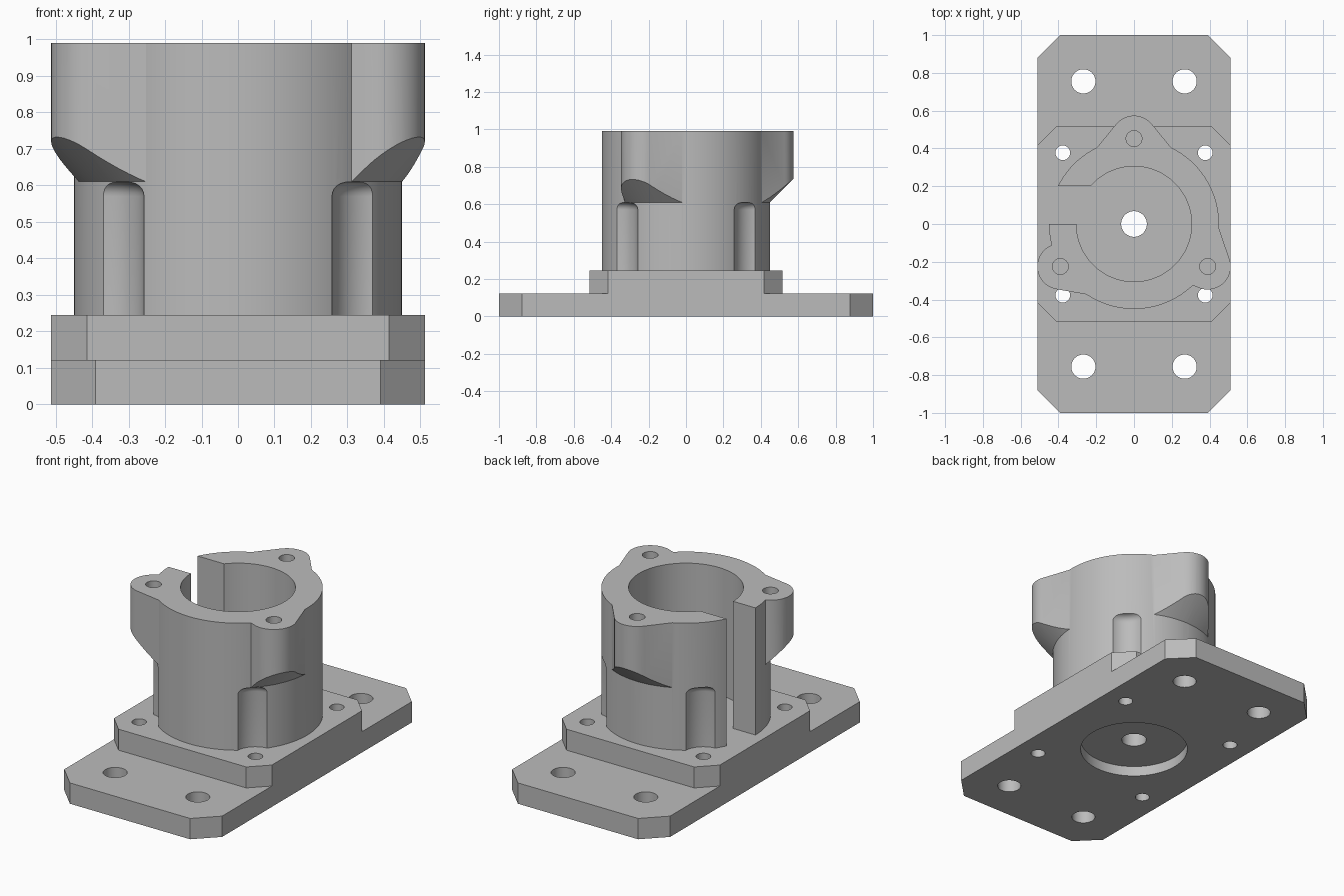
import bpy, bmesh
from math import sin, cos, tau, radians

if "Cube" in bpy.data.objects:
    bpy.data.objects.remove(bpy.data.objects["Cube"])

grey = bpy.data.materials.new("machined_grey")
grey.use_nodes = True
colour = (0.50, 0.50, 0.50, 1)
grey.diffuse_color = colour
grey.node_tree.nodes["Principled BSDF"].inputs["Base Color"].default_value = colour


def circle(x, y, r, n=48):
    return [(x + r * cos(tau * i / n), y + r * sin(tau * i / n)) for i in range(n)]


def chamfered(hx, hy, c):
    quarter = [(hx, hy - c), (hx - c, hy)]
    return [(sx * x, sy * y) for x, y in quarter for sx in (1, -1) for sy in (1, -1)]


def solid(name, layers):
    """Convex solid wrapped around outlines given as (z, points)."""
    bm = bmesh.new()
    for z, points in layers:
        for x, y in points:
            bm.verts.new((x, y, z))
    bmesh.ops.convex_hull(bm, input=bm.verts)
    bmesh.ops.dissolve_limit(bm, angle_limit=radians(0.5), verts=bm.verts, edges=bm.edges)
    bmesh.ops.recalc_face_normals(bm, faces=bm.faces)
    mesh = bpy.data.meshes.new(name)
    bm.to_mesh(mesh)
    bm.free()
    mesh.materials.append(grey)
    ob = bpy.data.objects.new(name, mesh)
    bpy.context.collection.objects.link(ob)
    return ob


def prism(name, points, z0, z1):
    return solid(name, [(z0, points), (z1, points)])


def combine(target, other, operation):
    mod = target.modifiers.new("combine", "BOOLEAN")
    mod.operation, mod.solver, mod.object = operation, "EXACT", other
    bpy.context.view_layer.objects.active = target
    bpy.ops.object.modifier_apply(modifier=mod.name)
    bpy.data.objects.remove(other)


def drill(target, x, y, r, z0, z1, n=48):
    combine(target, prism("drill", circle(x, y, r, n), z0, z1), "DIFFERENCE")


corners = [(sx, sy) for sx in (1, -1) for sy in (1, -1)]
PLATE, FLANGE, LEDGE, TOP = 0.122, 0.245, 0.61, 0.99
WALL, BORE = 0.45, 0.305

# Base plate and raised flange, with shared screw and centre holes
base_plate = prism("base_plate", chamfered(0.512, 1.0, 0.122), 0, PLATE)
flange = prism("flange", chamfered(0.512, 0.515, 0.098), PLATE, FLANGE)
for part in (base_plate, flange):
    drill(part, 0, 0, 0.068, -0.1, 0.4)
    for sx, sy in corners:
        drill(part, sx * 0.377, sy * 0.377, 0.039, -0.1, 0.4)
for sx, sy in corners:
    drill(base_plate, sx * 0.268, sy * 0.755, 0.064, -0.1, 0.4)

# Round recess under the base plate
drill(base_plate, 0, 0, 0.295, -0.1, 0.06, 96)

# Tower with three flared lugs, each tapered underneath at 45 degrees
housing = prism("housing", circle(0, 0, WALL, 128), FLANGE, TOP)
lugs = [
    ((0, 0.452), [(0.2, 0.4), (-0.2, 0.4)]),
    ((0.39, -0.225), [(0.449, -0.02), (0.31, -0.325)]),
    ((-0.39, -0.225), [(-0.25, -0.373)]),
]
for (x, y), flare in lugs:
    lug = prism("lug", circle(x, y, 0.122) + flare, 0.5, TOP)
    taper = solid("taper", [(z, circle(0, 0, WALL + z - LEDGE, 128)) for z in (0.4, 1.1)])
    combine(lug, taper, "INTERSECT")
    combine(housing, lug, "UNION")

# Bore, side slot and blind lug holes
drill(housing, 0, 0, BORE, 0.1, 1.1, 128)
slot = prism("slot", [(-0.7, 0), (-0.1, 0), (-0.1, 0.2), (-0.7, 0.2)], 0.1, 1.1)
combine(housing, slot, "DIFFERENCE")
for (x, y), flare in lugs:
    drill(housing, x, y, 0.042, 0.79, 1.1)

# Round-topped screw clearance grooves at the four corners
R, FILLET = 0.12, 0.04
for sx, sy in corners:
    x, y = sx * 0.377, sy * 0.377
    layers = [(0.1, circle(x, y, R))]
    for i in range(7):
        a = tau / 4 * i / 6
        layers.append((LEDGE - FILLET + FILLET * sin(a),
                       circle(x, y, R - FILLET + FILLET * cos(a))))
    combine(housing, solid("groove", layers), "DIFFERENCE")

# Smooth round walls, keep machined edges sharp
for ob in (base_plate, flange, housing):
    bpy.ops.object.select_all(action="DESELECT")
    ob.select_set(True)
    bpy.context.view_layer.objects.active = ob
    bpy.ops.object.shade_smooth_by_angle(angle=radians(25))
